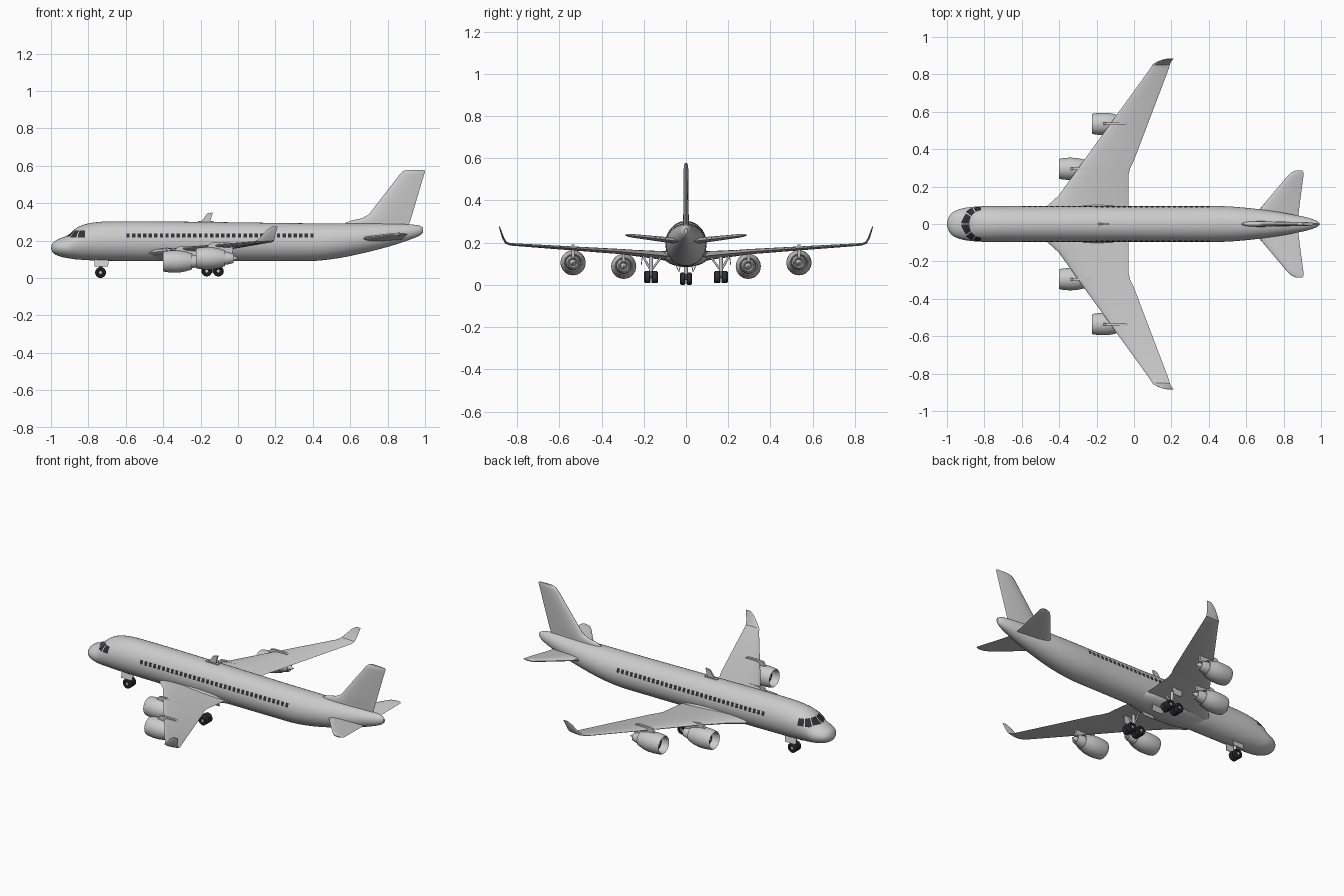
import bpy, bmesh
from math import sin, cos, pi, radians, sqrt
from mathutils import Vector
from mathutils.bvhtree import BVHTree

if "Cube" in bpy.data.objects:
    bpy.data.objects.remove(bpy.data.objects["Cube"])

dark = bpy.data.materials.new("dark")
dark.diffuse_color = (0.03, 0.03, 0.035, 1)
dark.use_nodes = True
dark.node_tree.nodes["Principled BSDF"].inputs["Base Color"].default_value = dark.diffuse_color


def make(name, verts, faces, mat=None, mirror=False, recalc=True, angle=35):
    me = bpy.data.meshes.new(name)
    me.from_pydata([tuple(v) for v in verts], [], faces)
    if recalc:
        bm = bmesh.new()
        bm.from_mesh(me)
        bmesh.ops.remove_doubles(bm, verts=bm.verts, dist=1e-6)
        bmesh.ops.recalc_face_normals(bm, faces=bm.faces)
        bm.to_mesh(me)
        bm.free()
    me.shade_smooth()
    me.set_sharp_from_angle(angle=radians(angle))
    ob = bpy.data.objects.new(name, me)
    bpy.context.collection.objects.link(ob)
    if mat:
        me.materials.append(mat)
    if mirror:
        m = ob.modifiers.new("mirror", "MIRROR")
        m.use_axis = (False, True, False)
        m.use_mirror_merge = False
    return ob


def loft(name, rings, **kw):
    n = len(rings[0])
    verts = [p for r in rings for p in r]
    faces = [(i*n + k, i*n + (k+1) % n, (i+1)*n + (k+1) % n, (i+1)*n + k)
             for i in range(len(rings)-1) for k in range(n)]
    faces += [tuple(range(n)), tuple(range(len(verts)-n, len(verts)))]
    return make(name, verts, faces, **kw)


def lathe(name, profile, centre, axis="x", n=32, **kw):
    cx, cy, cz = centre
    rings = []
    for d, r in profile:
        r = max(r, 0.0004)
        ring = []
        for k in range(n):
            a = 2*pi*k/n
            u, v = r*cos(a), r*sin(a)
            ring.append((cx+d, cy+u, cz+v) if axis == "x" else (cx+u, cy+d, cz+v))
        rings.append(ring)
    return loft(name, rings, **kw)


def rod(name, a, b, r, n=12, **kw):
    a, b = Vector(a), Vector(b)
    q = (b-a).to_track_quat("Z", "Y")
    ring = [q @ Vector((r*cos(2*pi*k/n), r*sin(2*pi*k/n), 0)) for k in range(n)]
    return loft(name, [[a+p for p in ring], [b+p for p in ring]], **kw)


def plate(name, outline, offset, **kw):
    off = Vector(offset)
    return loft(name, [[Vector(p)-off for p in outline], [Vector(p)+off for p in outline]], **kw)


def airfoil(le, te, th, n=24):
    """Chord position and half thickness around a wing section."""
    out = []
    for k in range(n):
        a = 2*pi*k/n
        u = (1-cos(a))/2
        h = 10*(.2969*sqrt(u) - .126*u - .3516*u**2 + .2843*u**3 - .1015*u**4)
        out.append((le+(te-le)*u, (th/2)*h*(1 if a < pi else -1)))
    return out


def smooth(rows, sub=4):
    """Catmull-Rom interpolation with uneven spacing along the first column."""
    out, n = [], len(rows)

    def slope(i, c):
        a, b = rows[max(i-1, 0)], rows[min(i+1, n-1)]
        return (b[c]-a[c])/(b[0]-a[0])
    for i in range(n-1):
        p, q = rows[i], rows[i+1]
        d = q[0]-p[0]
        for s in range(sub):
            t = s/sub
            h = (2*t**3-3*t*t+1, t**3-2*t*t+t, 3*t*t-2*t**3, t**3-t*t)
            out.append([p[0]+d*t] + [h[0]*p[c]+h[1]*d*slope(i, c)+h[2]*q[c]+h[3]*d*slope(i+1, c)
                                     for c in (1, 2, 3)])
    return out + [list(rows[-1])]


# Fuselage: x, bottom, top, half width
stations = [(-1, .155, .165, .008), (-.99, .135, .187, .038), (-.97, .122, .203, .062),
            (-.94, .112, .216, .077), (-.905, .105, .230, .086), (-.87, .100, .263, .091),
            (-.83, .097, .283, .094), (-.78, .094, .295, .096), (-.70, .092, .302, .097),
            (-.4, .09, .302, .097), (.3, .09, .293, .097), (.42, .092, .292, .097),
            (.55, .108, .292, .091), (.7, .140, .292, .075), (.82, .172, .290, .056),
            (.92, .205, .286, .036), (.97, .226, .280, .020), (.99, .242, .268, .007)]
hull = []
for x, b, t, w in smooth(stations):
    hull.append([(x, w*sin(2*pi*k/40), (b+t)/2+(t-b)/2*cos(2*pi*k/40)) for k in range(40)])
body = loft("fuselage", hull)
tree = BVHTree.FromPolygons([v.co for v in body.data.vertices],
                            [p.vertices[:] for p in body.data.polygons])

# Belly fairing between the wings
lathe_rings = []
for i in range(17):
    a = pi*i/16
    r = max(sin(a), .01)**.7
    lathe_rings.append([(-.235-.275*cos(a), .108*r*cos(2*pi*k/32), .138+.053*r*sin(2*pi*k/32))
                        for k in range(32)])
loft("belly_fairing", lathe_rings)


def panes(name, patches):
    """Dark glass patches laid on the fuselage by casting rays from inside."""
    verts, faces = [], []
    for grid in patches:
        base, cols = len(verts), len(grid[0])
        for row in grid:
            for o, d in row:
                hit = tree.ray_cast(Vector(o), Vector(d))[0]
                verts.append(hit + Vector(d)*.0018)
        for i in range(len(grid)-1):
            for j in range(cols-1):
                a = base+i*cols+j
                f = (a, a+1, a+cols+1, a+cols)
                nrm = (verts[f[1]]-verts[f[0]]).cross(verts[f[3]]-verts[f[0]])
                faces.append(f if nrm.dot(Vector(grid[i][j][1])) > 0 else f[::-1])
    make(name, verts, faces, mat=dark, recalc=False)


# Cabin windows
cabin = []
for s in (-1, 1):
    for i in range(34):
        x = -.588+i*.0298
        cabin.append([[((x+dx, 0, .227+dz), (0, s, 0)) for dx in (-.009, .009)]
                      for dz in (-.012, 0, .012)])
panes("cabin_windows", cabin)

# Cockpit windows: azimuth ranges around the nose
cockpit = []
for s in (-1, 1):
    for a0, a1, z0, z1 in ((2, 34, .222, .255), (38, 60, .216, .255), (64, 88, .216, .253)):
        cockpit.append([[((-.815, 0, z0+(z1-z0)*i/4),
                          (-cos(radians(a0+(a1-a0)*j/6)), s*sin(radians(a0+(a1-a0)*j/6)), 0))
                         for j in range(7)] for i in range(5)])
panes("cockpit_windows", cockpit)

# Main wings with upturned tips: y, z, leading x, trailing x, thickness, cant
wing = []
for y, z, le, te, th, c in ((.03, .132, -.51, -.03, .05, 0), (.10, .138, -.46, -.03, .046, 0),
                            (.15, .143, -.405, -.03, .038, 4), (.26, .153, -.325, -.03, .028, 4),
                            (.30, .157, -.297, -.02, .026, 4), (.34, .160, -.268, 0, .024, 4),
                            (.83, .192, .086, .186, .012, 5), (.853, .200, .1, .192, .011, 40),
                            (.866, .222, .122, .198, .010, 74), (.878, .257, .153, .207, .007, 78),
                            (.884, .276, .182, .212, .004, 78)):
    c = radians(c)
    wing.append([(x, y-h*sin(c), z+h*cos(c)) for x, h in airfoil(le, te, th)])
loft("wing", wing, mirror=True)

# Tailplane
tail = []
for y, z, le, te, th in ((0, .205, .61, .875, .03), (.06, .21, .655, .88, .028),
                         (.25, .232, .815, .905, .018), (.275, .235, .84, .907, .014),
                         (.286, .236, .868, .9, .006)):
    tail.append([(x, y, z+h) for x, h in airfoil(le, te, th)])
loft("tailplane", tail, mirror=True)

# Fin with dorsal fillet
fin = []
for z, le, te, th in ((.27, .565, .91, .03), (.295, .575, .917, .03), (.308, .61, .922, .028),
                      (.318, .66, .925, .027), (.34, .7, .932, .026), (.55, .862, .994, .022),
                      (.57, .882, 1, .018), (.578, .9, .995, .01)):
    fin.append([(x, h, z) for x, h in airfoil(le, te, th)])
loft("fin", fin)

# Roof antenna
plate("antenna", [(-.2, 0, .295), (-.165, 0, .345), (-.135, 0, .35), (-.15, 0, .295)], (0, .005, 0))
plate("antenna_base", [(-.215, -.009, .3), (-.13, -.009, .3), (-.13, .009, .3), (-.215, .009, .3)],
      (0, 0, .004))

# Engines and pylons
nacelle = [(.05, .0), (.05, .044), (.012, .046), (.003, .048), (0, .051), (.004, .054), (.02, .057),
           (.05, .0595), (.085, .059), (.12, .053), (.155, .042), (.155, .039), (.135, .036),
           (.165, .034), (.2, .025), (.2, .022), (.188, .016), (.205, .013), (.228, .0)]
for label, x0, y, z in (("inner", -.40, .295, .088), ("outer", -.225, .535, .105)):
    lathe(label+"_engine", nacelle, (x0, y, z), mirror=True)
    lathe(label+"_fan", [(.046, 0), (.046, .0435), (.049, .0435)], (x0, y, z), mat=dark, mirror=True)
    lathe(label+"_spinner", [(.022, 0), (.027, .006), (.036, .011), (.047, .014)], (x0, y, z),
          n=20, mirror=True)
    wz = .13+.0888*y
    plate(label+"_pylon", [(x0+.055, y, z+.05), (x0+.075, y, wz+.009), (x0+.1, y, wz+.013),
                           (x0+.18, y, wz+.013), (x0+.2, y, wz), (x0+.195, y, z+.02),
                           (x0+.12, y, z+.035)], (0, .007, 0), mirror=True)


# Landing gear
def wheel(name, x, y, z, r, w):
    h = w/2
    lathe(name, [(-h*.6, 0), (-h*.6, r*.5), (-h, r*.58), (-h, r*.82), (-h*.65, r), (h*.65, r),
                 (h, r*.82), (h, r*.58), (h*.6, r*.5), (h*.6, 0)], (x, y, z), axis="y", n=24,
          mat=dark, mirror=True)
    lathe(name+"_hub", [(-h*.8, 0), (-h*.8, r*.25), (h*.8, r*.25), (h*.8, 0)], (x, y, z),
          axis="y", n=16, mirror=True)


wheel("nose_wheel", -.735, .0155, .029, .029, .025)
rod("nose_axle", (-.735, -.018, .029), (-.735, .018, .029), .006)
rod("nose_strut", (-.735, 0, .029), (-.73, 0, .12), .009)
plate("nose_gear_door", [(-.768, .024, .1), (-.768, .034, .062), (-.695, .034, .062),
                         (-.69, .024, .1)], (0, .002, 0), mirror=True)
for label, x in (("front", -.167), ("rear", -.105)):
    for side, y in (("inner", .1485), ("outer", .1825)):
        wheel(f"main_wheel_{label}_{side}", x, y, .037, .029, .031)
    rod(f"main_axle_{label}", (x, .145, .037), (x, .186, .037), .006, mirror=True)
rod("bogie_beam", (-.17, .1655, .037), (-.102, .1655, .037), .007, mirror=True)
rod("main_strut", (-.136, .1655, .037), (-.136, .1655, .145), .009, mirror=True)
rod("main_brace_outer", (-.136, .168, .07), (-.136, .208, .145), .005, mirror=True)
rod("main_brace_inner", (-.136, .163, .07), (-.136, .115, .135), .005, mirror=True)
plate("main_gear_door", [(-.175, .205, .145), (-.165, .212, .095), (-.11, .212, .095),
                         (-.1, .205, .145)], (0, .002, 0), mirror=True)
plate("belly_gear_door", [(-.18, .05, .1), (-.175, .035, .065), (-.1, .035, .065),
                          (-.095, .05, .1)], (0, .002, 0), mirror=True)
